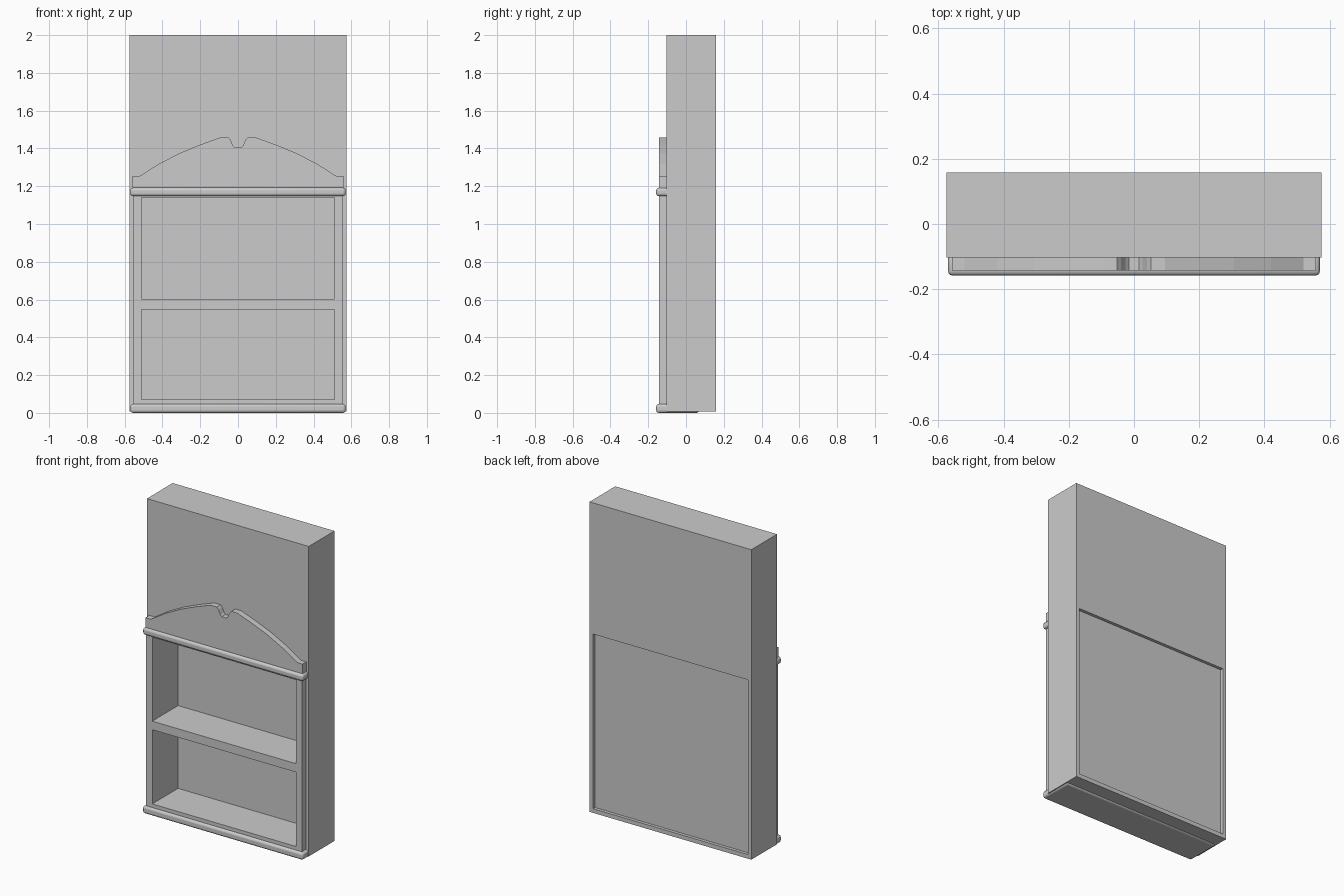
import bpy, bmesh

if "Cube" in bpy.data.objects:
    bpy.data.objects.remove(bpy.data.objects["Cube"])

grey = bpy.data.materials.new("plain_grey")
grey.use_nodes = True
grey.diffuse_color = (0.6, 0.6, 0.6, 1)
grey.node_tree.nodes["Principled BSDF"].inputs["Base Color"].default_value = (0.6, 0.6, 0.6, 1)

# Shared dimensions
FRONT, BACK, FACE = -0.103, 0.158, -0.142   # carcass front, carcass back, frame face
HALF, OPEN, STILE = 0.575, 0.51, 0.555      # half widths
PANEL = 0.12                                # inner face of the back panel
FOOT, LIP, TOP = 0.008, 0.035, 1.157        # carcass underside, back recess


def finish(name, bm):
    bmesh.ops.recalc_face_normals(bm, faces=bm.faces)
    mesh = bpy.data.meshes.new(name)
    bm.to_mesh(mesh)
    bm.free()
    mesh.materials.append(grey)
    obj = bpy.data.objects.new(name, mesh)
    bpy.context.collection.objects.link(obj)
    return obj


def board(name, x, y, z, bevel=0):
    bm = bmesh.new()
    bmesh.ops.create_cube(bm, size=1)
    for v in bm.verts:
        v.co = [span[int(c > 0)] for span, c in zip((x, y, z), v.co)]
    obj = finish(name, bm)
    if bevel:
        mod = obj.modifiers.new("rounded", "BEVEL")
        mod.width, mod.segments = bevel, 3
        bpy.ops.object.select_all(action="DESELECT")
        obj.select_set(True)
        bpy.context.view_layer.objects.active = obj
        bpy.ops.object.shade_smooth_by_angle()
    return obj


# Solid upper box and carcass sides
board("upper_box", (-HALF, HALF), (FRONT, BACK), (TOP, 2))
for side, s in (("left", 1), ("right", -1)):
    board(side + "_side", sorted((s * 0.55, s * HALF)), (FRONT, BACK), (FOOT, TOP))
    board(side + "_stile", sorted((s * OPEN, s * STILE)), (FACE, PANEL), (LIP, TOP))

# Shelves reach from the front frame to the back panel
board("bottom_shelf", (-OPEN, OPEN), (FACE, PANEL), (LIP, 0.07))
board("middle_shelf", (-OPEN, OPEN), (FACE, PANEL), (0.547, 0.602))
board("top_rail", (-OPEN, OPEN), (FACE, PANEL), (1.14, TOP))

# Recessed back and floor
board("back_panel", (-0.55, 0.55), (PANEL, 0.138), (LIP, TOP))
board("floor", (-0.55, 0.55), (FRONT, BACK), (FOOT, LIP))

# Rounded mouldings
board("base_moulding", (-0.57, 0.57), (-0.158, 0.07), (0, 0.047), 0.014)
board("cornice_moulding", (-0.57, 0.57), (-0.158, -0.09), (1.148, 1.192), 0.014)

# Arched crest with a central notch
half = [(0.558, 1.185), (0.558, 1.254), (0.52, 1.254), (0.42, 1.318),
        (0.307, 1.376), (0.2, 1.42), (0.095, 1.458), (0.052, 1.458),
        (0.04, 1.445), (0.026, 1.415), (0.016, 1.405)]
outline = half + [(-x, z) for x, z in reversed(half)]
bm = bmesh.new()
face = bm.faces.new([bm.verts.new((x, FACE, z)) for x, z in outline])
solid = bmesh.ops.extrude_face_region(bm, geom=[face])
bmesh.ops.translate(bm, vec=(0, FRONT - FACE, 0),
                    verts=[g for g in solid["geom"] if isinstance(g, bmesh.types.BMVert)])
if not face.is_valid or len([f for f in bm.faces if len(f.verts) == len(outline)]) < 2:
    bm.faces.new([v for v in bm.verts if abs(v.co.y - FACE) < 1e-5])
finish("crest", bm)
